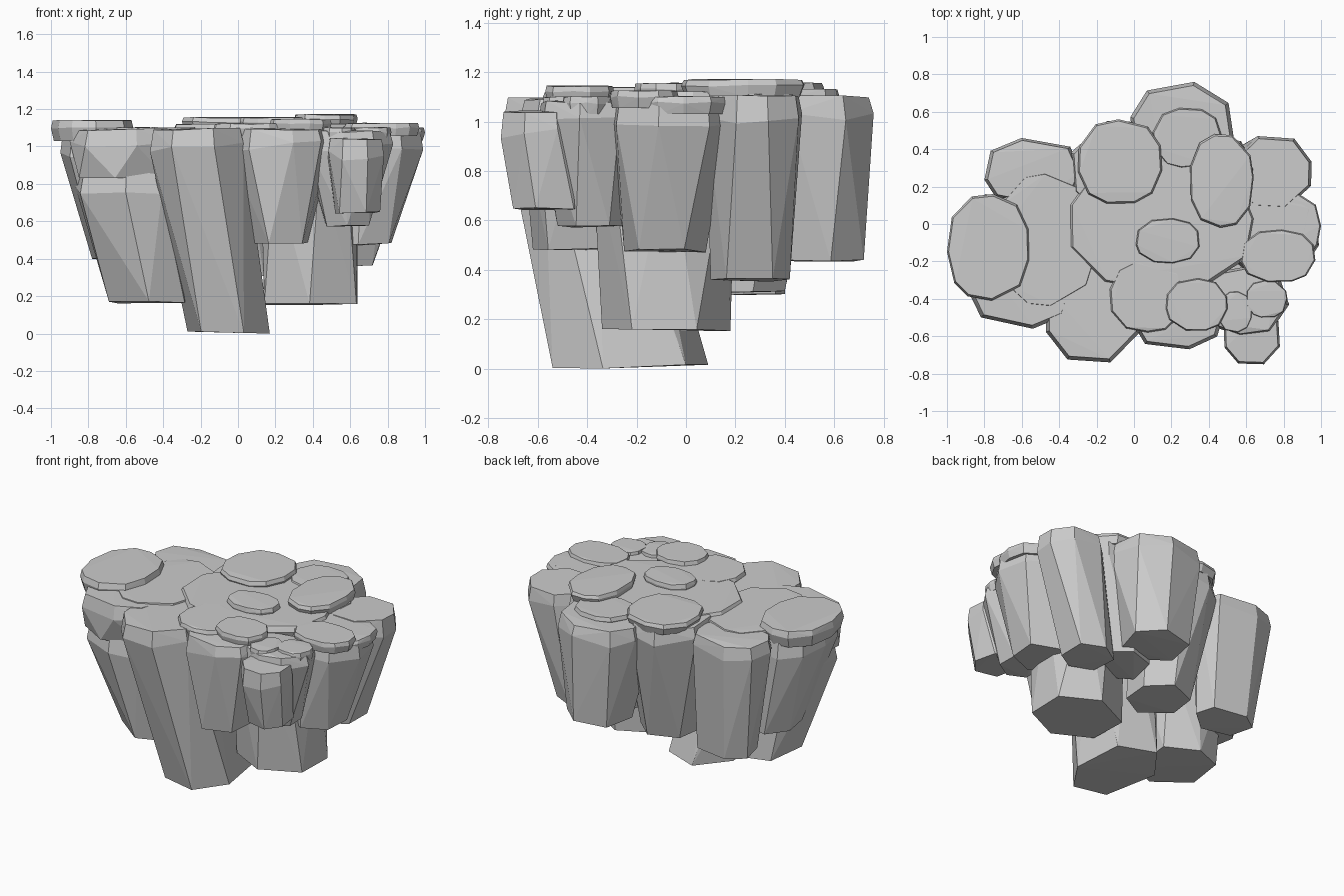
import bpy, bmesh, math, random

if "Cube" in bpy.data.objects:
    bpy.data.objects.remove(bpy.data.objects["Cube"])

random.seed(11)


def outline(box, n, power, jit):
    """Irregular rounded polygon stretched to fill box (x0, x1, y0, y1)."""
    ph = random.uniform(0, 2 * math.pi / n)
    pts = []
    for i in range(n):
        a = ph + 2 * math.pi * (i + random.uniform(-jit, jit)) / n
        c, s = math.cos(a), math.sin(a)
        r = (abs(c) ** power + abs(s) ** power) ** (-1 / power)
        pts.append((c * r, s * r))
    xs, ys = [p[0] for p in pts], [p[1] for p in pts]
    fx = (box[1] - box[0]) / (max(xs) - min(xs))
    fy = (box[3] - box[2]) / (max(ys) - min(ys))
    return [(box[0] + (x - min(xs)) * fx, box[2] + (y - min(ys)) * fy) for x, y in pts]


def ring(pts, z, scale=1.0, tilt=0.0):
    cx = sum(p[0] for p in pts) / len(pts)
    cy = sum(p[1] for p in pts) / len(pts)
    return [(cx + (x - cx) * scale, cy + (y - cy) * scale,
             z + random.uniform(-tilt, tilt)) for x, y in pts]


def hull(name, points):
    """Flat-faced convex rock from a set of rings."""
    bm = bmesh.new()
    for p in points:
        bm.verts.new(p)
    res = bmesh.ops.convex_hull(bm, input=bm.verts)
    junk = {g for g in res["geom_interior"] + res["geom_unused"]
            if isinstance(g, bmesh.types.BMVert)}
    bmesh.ops.delete(bm, geom=list(junk), context='VERTS')
    bmesh.ops.dissolve_limit(bm, angle_limit=0.03, verts=bm.verts, edges=bm.edges)
    bmesh.ops.recalc_face_normals(bm, faces=bm.faces)
    me = bpy.data.meshes.new(name)
    bm.to_mesh(me)
    bm.free()
    ob = bpy.data.objects.new(name, me)
    bpy.context.collection.objects.link(ob)


def column(name, top, bottom, zb, zt):
    """Tapered basalt column: angular foot, irregular chamfered head."""
    t = outline(top, 8, 2.4, 0.18)
    b = outline(bottom, 6, 2.4, 0.12)
    hull(name, ring(b, zb + .008, 1, .008) + ring(t, zt - .09, 1, .03) + ring(t, zt, .93, .008))


def cap(name, box, z, thick=0.07):
    """Thin slab lying on the plateau, with a slightly uneven rim."""
    t = outline(box, 11, 2.4, 0.2)
    hull(name, ring(t, z - thick, 0.93) + ring(t, z - thick * 0.35, 1.0, .005) + ring(t, z, 0.96, .003))


# Columns: head box, foot box, foot height, head height
COLUMNS = {
    "front_column": ((-.47, .03, -.74, -.2), (-.27, .17, -.54, .09), .0, 1.09),
    "front_left_column": ((-.87, -.3, -.53, -.02), (-.69, -.27, -.42, .08), .16, .86),
    "front_left_head": ((-.9, -.3, -.56, 0), (-.85, -.36, -.53, -.05), .83, 1.09),
    "left_column": ((-.95, -.57, -.4, .16), (-.78, -.48, -.22, .13), .39, 1.06),
    "back_left_column": ((-.8, -.28, .1, .46), (-.68, -.3, .12, .4), .29, 1.09),
    "back_column": ((-.02, .54, .2, .76), (.08, .48, .34, .72), .43, 1.1),
    "right_column": ((.5, .99, -.3, .17), (.5, .82, -.25, .08), .47, 1.1),
    "back_right_column": ((.53, .95, .08, .47), (.45, .72, .1, .42), .35, 1.1),
    "small_front_right_column": ((.48, .78, -.75, -.45), (.52, .76, -.7, -.42), .64, 1.04),
    "inner_front_right_column": ((.35, .83, -.6, -.22), (.47, .7, -.52, -.25), .57, 1.08),
    "low_right_column": ((.12, .64, -.38, .2), (.14, .64, -.34, .18), .15, .95),
    "front_middle_column": ((-.05, .5, -.67, -.2), (.05, .38, -.62, -.1), .48, 1.09),
    "back_inner_column": ((-.34, .2, .05, .55), (-.2, .15, 0, .4), .3, 1.11),
    "right_inner_column": ((.2, .65, 0, .48), (.15, .5, .05, .42), .4, 1.11),
}
for name, spec in COLUMNS.items():
    column(name, *spec)

# Flat slabs on the plateau: box, top height, thickness
CAPS = {
    "left_plateau": ((-.75, -.2, -.45, .28), 1.1, .2),
    "plateau": ((-.35, .65, -.36, .35), 1.12, .12),
    "left_cap": ((-1, -.56, -.41, .16), 1.14, .11),
    "back_cap": ((-.3, .15, .11, .56), 1.155),
    "back_right_cap": ((.3, .64, -.02, .48), 1.17),
    "middle_cap": ((.01, .35, -.21, .03), 1.155),
    "right_cap": ((.57, .97, -.31, -.03), 1.125),
    "front_right_cap": ((.17, .5, -.57, -.29), 1.145),
    "front_cap": ((-.13, .27, -.58, -.2), 1.12),
    "far_right_cap": ((.62, 1, -.2, .17), 1.1),
    "rear_cap": ((.1, .47, .3, .62), 1.13),
    "small_cap_a": ((.45, .63, -.58, -.36), 1.1),
    "small_cap_b": ((.6, .82, -.5, -.3), 1.1),
}
for name, spec in CAPS.items():
    cap(name, *spec)
